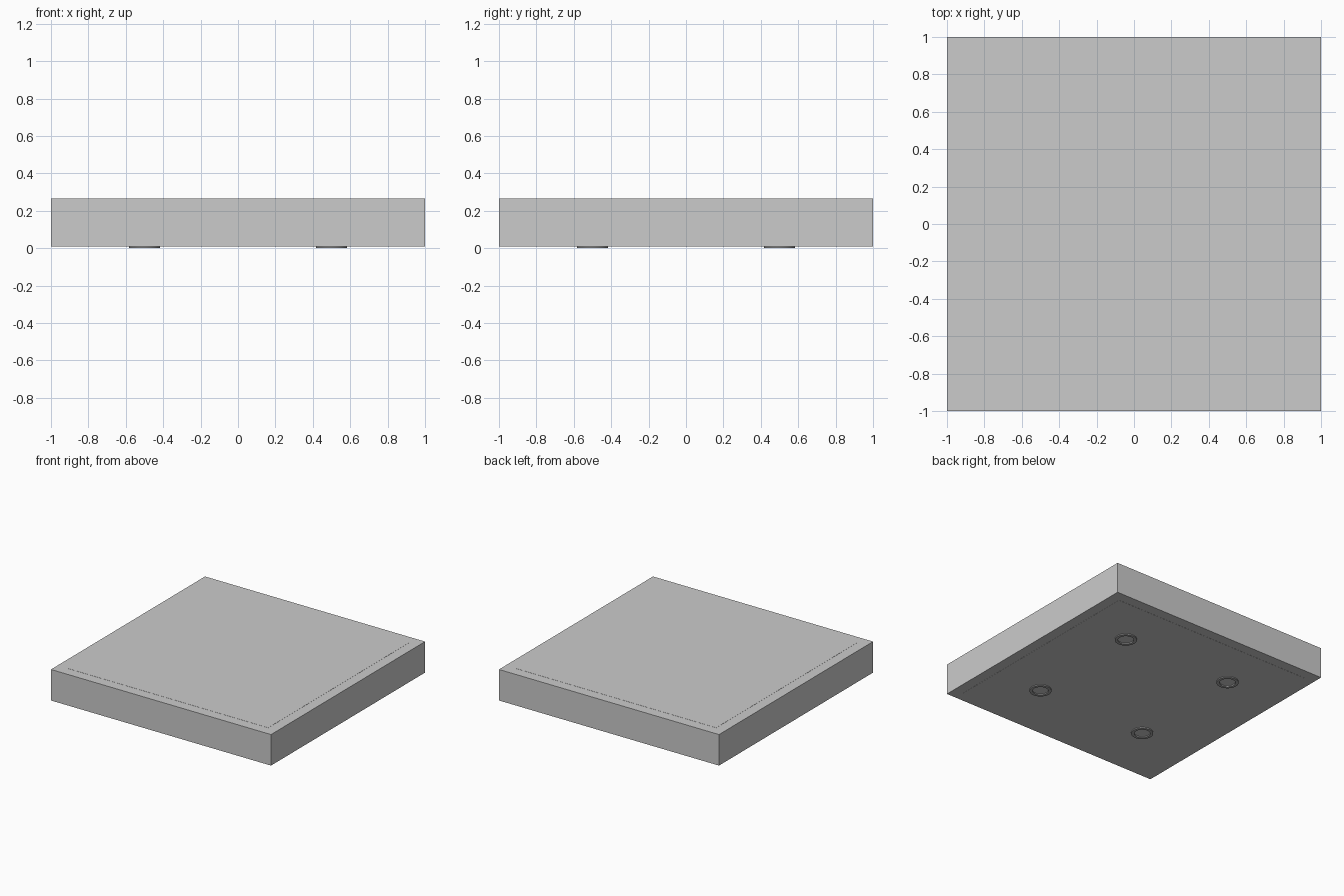
import bpy, bmesh, math

if "Cube" in bpy.data.objects:
    bpy.data.objects.remove(bpy.data.objects["Cube"])

Z0, Z1 = 0.01, 0.265   # underside and top of the slab
INSET = 0.915          # half-width of the darker panels
SKIN = 0.001           # how far the panels stand proud


def grey(name, v):
    m = bpy.data.materials.new(name)
    m.diffuse_color = (v, v, v, 1)
    m.use_nodes = True
    m.node_tree.nodes["Principled BSDF"].inputs["Base Color"].default_value = m.diffuse_color
    return m


def box(name, half, z0, z1, mat=None):
    bpy.ops.mesh.primitive_cube_add(size=1, location=(0, 0, (z0 + z1) / 2))
    ob = bpy.context.object
    ob.name = name
    ob.scale = (2 * half, 2 * half, z1 - z0)
    bpy.ops.object.transform_apply(location=False, rotation=False, scale=True)
    if mat:
        ob.data.materials.append(mat)
    return ob


def ring_foot(name, x, y, mat, outer=0.083, inner=0.06, n=32):
    # square-section ring: lathe a closed profile around z
    profile = [(inner, 0), (outer, 0), (outer, Z0), (inner, Z0)]
    bm = bmesh.new()
    loops = [[bm.verts.new((r * math.cos(a), r * math.sin(a), z)) for r, z in profile]
             for a in (2 * math.pi * i / n for i in range(n))]
    for i in range(n):
        a, b = loops[i], loops[(i + 1) % n]
        for j in range(4):
            k = (j + 1) % 4
            bm.faces.new((a[j], b[j], b[k], a[k]))
    bmesh.ops.recalc_face_normals(bm, faces=bm.faces)
    me = bpy.data.meshes.new(name)
    bm.to_mesh(me)
    bm.free()
    me.materials.append(mat)
    ob = bpy.data.objects.new(name, me)
    ob.location = (x, y, 0)
    bpy.context.collection.objects.link(ob)
    bpy.ops.object.select_all(action='DESELECT')
    ob.select_set(True)
    bpy.context.view_layer.objects.active = ob
    bpy.ops.object.shade_smooth_by_angle(angle=math.radians(40))


panel_grey = grey("panel_grey", 0.68)
foot_grey = grey("foot_grey", 0.4)

# Slab with a thin panel on the top and on the underside
box("slab", 1.0, Z0, Z1)
box("top_panel", INSET, Z1 - 0.005, Z1 + SKIN, panel_grey)
box("bottom_panel", INSET, Z0 - SKIN, Z0 + 0.005, panel_grey)

# Four ring feet
for sx in (-1, 1):
    for sy in (-1, 1):
        ring_foot(f"foot_{'right' if sx > 0 else 'left'}_{'back' if sy > 0 else 'front'}",
                  0.5 * sx, 0.5 * sy, foot_grey)
